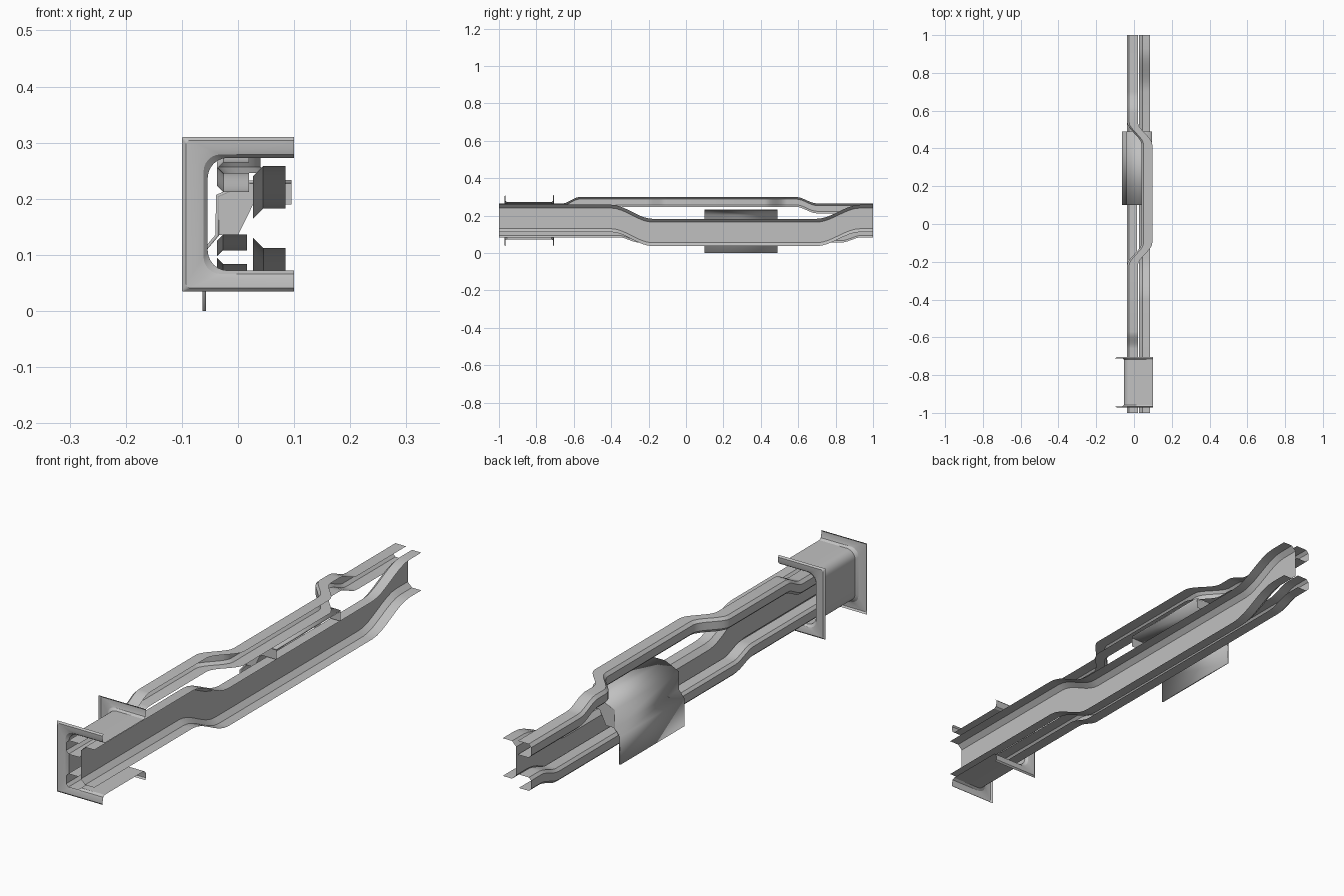
import bpy, math

cube = bpy.data.objects.get("Cube")
if cube:
    bpy.data.objects.remove(cube, do_unlink=True)

# One plain sheet metal colour
metal = bpy.data.materials.new("light_grey_metal")
metal.use_nodes = True
metal.diffuse_color = (0.53, 0.53, 0.53, 1)
shader = metal.node_tree.nodes["Principled BSDF"]
shader.inputs["Base Color"].default_value = (0.53, 0.53, 0.53, 1)
shader.inputs["Roughness"].default_value = 0.7


def make(name, verts, faces):
    mesh = bpy.data.meshes.new(name)
    mesh.from_pydata(verts, [], faces)
    mesh.materials.append(metal)
    obj = bpy.data.objects.new(name, mesh)
    bpy.context.collection.objects.link(obj)
    bpy.ops.object.select_all(action='DESELECT')
    obj.select_set(True)
    bpy.context.view_layer.objects.active = obj
    bpy.ops.object.shade_smooth_by_angle(angle=math.radians(25))
    return obj


def loft(name, rows):
    """Skin a list of equally long open point rows."""
    n = len(rows[0])
    faces = [(i * n + j, i * n + j + 1, (i + 1) * n + j + 1, (i + 1) * n + j)
             for i in range(len(rows) - 1) for j in range(n - 1)]
    return make(name, [p for row in rows for p in row], faces)


def blend(y, start, end):
    t = min(max((y - start) / (end - start), 0), 1)
    return t * t * (3 - 2 * t)


def bump(y, up, down):
    """0 outside, 1 between the two ramps."""
    return blend(y, *up) - blend(y, *down)


def channel(web, edge, low, high, bend):
    """C section opening to +x, with chamfered corners."""
    return [(edge, high), (web + bend, high), (web, high - bend),
            (web, low + bend), (web + bend, low), (edge, low)]


def rail(name, section, ramps, dx, dz):
    """Run a section along y; dx and dz are (ramp up, ramp down, amount)."""
    stations = {-1.0, 1.0}
    for a, b in ramps:
        stations.update(a + (b - a) * k / 8 for k in range(9))
    rows = []
    for y in sorted(stations):
        sx = bump(y, *dx[:2]) * dx[2] if dx else 0
        sz = bump(y, *dz[:2]) * dz[2]
        rows.append([(x + sx, y, z + sz) for x, z in section])
    return loft(name, rows)


# Main rail, dropped in the middle
drop, rise = (-0.40, -0.18), (0.70, 0.93)
rail("main_rail", channel(0.027, 0.085, 0.112, 0.258, 0.018),
     [drop, rise], None, (drop, rise, -0.075))

# Upper inner rail, raised and stepped sideways in the middle
lift, fall = (-0.66, -0.57), (0.59, 0.70)
step_out, step_in = (-0.22, -0.10), (0.42, 0.54)
rail("upper_inner_rail", channel(-0.037, 0.020, 0.212, 0.265, 0.011),
     [lift, fall, step_out, step_in],
     (step_out, step_in, 0.077), (lift, fall, 0.034))

# Lower inner rail, slightly dropped in the middle
dip, climb = (-0.36, -0.25), (0.83, 0.94)
rail("lower_inner_rail", channel(-0.037, 0.016, 0.084, 0.136, 0.010),
     [dip, climb], None, (dip, climb, -0.028))

# End bracket: a C shaped ring with a groove around the outside
DEPTH = 0.037


def ring(y, d):
    left, top, bottom = -0.054 - 1.24 * d, 0.273 + d, 0.072 - d
    r = 0.034 * (1 - d / DEPTH) + 0.002
    pts = [(0.1, y, top)]
    for cz, start in ((top - r, 90), (bottom + r, 180)):
        for k in range(7):
            a = math.radians(start + 15 * k)
            pts.append((left + r + r * math.cos(a), y, cz + r * math.sin(a)))
    return pts + [(0.1, y, bottom)]


half = [(0.127, DEPTH), (0.133, 0.031), (0.132, 0.015), (0.129, 0.006), (0.120, 0)]
groove = [(-h, d) for h, d in half] + [(h, d) for h, d in reversed(half)]
loft("end_bracket", [ring(-0.838 + y, d) for y, d in groove])

# Side bracket: bent plate hanging beside the rails
bends = [(0.095, 0.230), (0.020, 0.230), (-0.037, 0.205),
         (-0.037, 0.135), (-0.060, 0.108), (-0.060, 0.0)]
plate = loft("side_bracket", [[(x, y, z) for x, z in bends] for y in (0.10, 0.49)])
thick = plate.modifiers.new("sheet_thickness", 'SOLIDIFY')
thick.thickness = 0.006
thick.offset = 0

# Gussets closing the two ends of the side bracket
outline = [(0.095, 0.230), (0.020, 0.230), (-0.037, 0.205), (-0.037, 0.135),
           (0.0, 0.135), (0.027, 0.190), (0.095, 0.190)]
for name, y in (("front_gusset", 0.10), ("rear_gusset", 0.49)):
    make(name, [(x, y, z) for x, z in outline], [tuple(range(len(outline)))])
